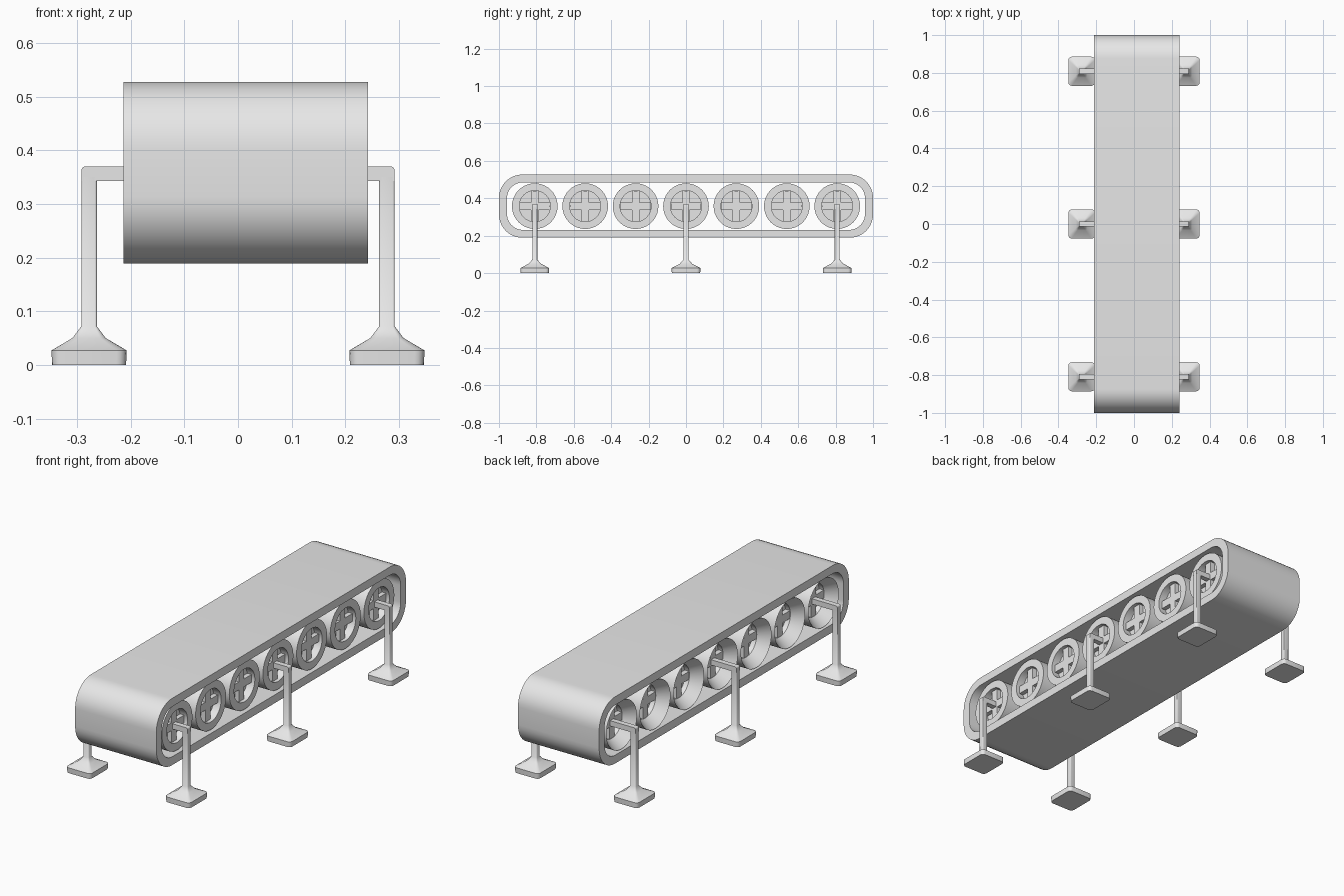
import bpy, bmesh, math

if "Cube" in bpy.data.objects:
    bpy.data.objects.remove(bpy.data.objects["Cube"])

grey = bpy.data.materials.new("light grey")
grey.diffuse_color = (0.8, 0.8, 0.8, 1)
grey.use_nodes = True
grey.node_tree.nodes["Principled BSDF"].inputs["Base Color"].default_value = grey.diffuse_color

ZC = 0.358  # height of the roller axis


def finish(bm, name, angle=35):
    bmesh.ops.remove_doubles(bm, verts=bm.verts, dist=1e-5)
    bmesh.ops.recalc_face_normals(bm, faces=bm.faces)
    me = bpy.data.meshes.new(name)
    bm.to_mesh(me)
    bm.free()
    me.materials.append(grey)
    ob = bpy.data.objects.new(name, me)
    bpy.context.collection.objects.link(ob)
    bpy.ops.object.select_all(action='DESELECT')
    ob.select_set(True)
    bpy.context.view_layer.objects.active = ob
    bpy.ops.object.shade_smooth_by_angle(angle=math.radians(angle))
    return ob


def rounded(hw, hh, r, n):
    """Rounded rectangle outline, counter-clockwise."""
    pts = []
    for q, (sx, sy) in enumerate(((1, 1), (-1, 1), (-1, -1), (1, -1))):
        for i in range(n + 1):
            a = (q + i / n) * math.pi / 2
            pts.append((sx * (hw - r) + r * math.cos(a), sy * (hh - r) + r * math.sin(a)))
    return pts


def bridge(bm, rings, closed=False):
    """Join successive vertex rings with quads."""
    n = len(rings[0])
    for k in range(len(rings) if closed else len(rings) - 1):
        a, b = rings[k], rings[(k + 1) % len(rings)]
        for i in range(n):
            j = (i + 1) % n
            bm.faces.new((a[i], a[j], b[j], b[i]))


def box(bm, x0, x1, y0, y1, z0, z1):
    vs = bmesh.ops.create_cube(bm, size=1)["verts"]
    for v in vs:
        v.co.x = x1 if v.co.x > 0 else x0
        v.co.y = y1 if v.co.y > 0 else y0
        v.co.z = z1 if v.co.z > 0 else z0
    return vs


# Belt: a rounded loop with thickness
bm = bmesh.new()
outer = rounded(1.0, 0.169, 0.125, 10)
inner = rounded(0.957, 0.127, 0.085, 10)
rings = [[bm.verts.new((x, p[0], ZC + p[1])) for p in prof]
         for x, prof in ((-0.213, outer), (0.242, outer), (0.242, inner), (-0.213, inner))]
bridge(bm, rings, closed=True)
finish(bm, "belt")

# Rollers: flat rim on the right, dished rim on the left, cross spokes at both ends
RIM, HUB, SEG = 0.122, 0.083, 40
PROFILE = [(0.185, HUB), (0.225, HUB), (0.225, RIM), (-0.205, RIM), (-0.15, HUB), (-0.125, HUB)]
for k in range(7):
    y = (k - 3) * 0.2695
    bm = bmesh.new()
    rings = [[bm.verts.new((x, y + r * math.cos(2 * math.pi * i / SEG), ZC + r * math.sin(2 * math.pi * i / SEG)))
              for i in range(SEG)] for x, r in PROFILE]
    bridge(bm, rings)
    bm.faces.new(rings[0])
    bm.faces.new(rings[-1])
    finish(bm, f"roller_{k + 1}")

    bm = bmesh.new()
    w, l = 0.02, 0.081
    for x0, x1 in ((0.18, 0.208), (-0.15, -0.12)):
        box(bm, x0, x1, y - l, y + l, ZC - w, ZC + w)
        box(bm, x0, x1, y - w, y + w, ZC + w, ZC + l)
        box(bm, x0, x1, y - w, y + w, ZC - l, ZC - w)
    finish(bm, f"roller_spokes_{k + 1}")

# Legs: flared foot, post and arm reaching to the roller axis
FOOT = [(0.0, 0.069, 0.076, 0.018), (0.027, 0.07, 0.077, 0.018), (0.05, 0.031, 0.033, 0.01),
        (0.072, 0.0145, 0.0135, 0.004), (0.35, 0.0145, 0.0135, 0.004)]
for s, side in ((1, "right"), (-1, "left")):
    for k, y in enumerate((-0.8085, 0, 0.8085)):
        bm = bmesh.new()
        rings = [[bm.verts.new((s * 0.2775 + px, y + py, z)) for px, py in rounded(hx, hy, r, 4)]
                 for z, hx, hy, r in FOOT]
        bridge(bm, rings)
        bm.faces.new(rings[0])
        bm.faces.new(rings[-1])
        finish(bm, f"{side}_leg_{k + 1}", 50)

        bm = bmesh.new()
        end = 0.19 if s > 0 else -0.13
        tip = s * 0.292
        box(bm, min(end, tip), max(end, tip), y - 0.0135, y + 0.0135, 0.343, 0.37)
        corner = [e for e in bm.edges
                  if all(abs(v.co.x - tip) < 1e-4 and v.co.z > 0.36 for v in e.verts)]
        bmesh.ops.bevel(bm, geom=corner, offset=0.008, segments=3, profile=0.5, affect='EDGES')
        finish(bm, f"{side}_arm_{k + 1}")
